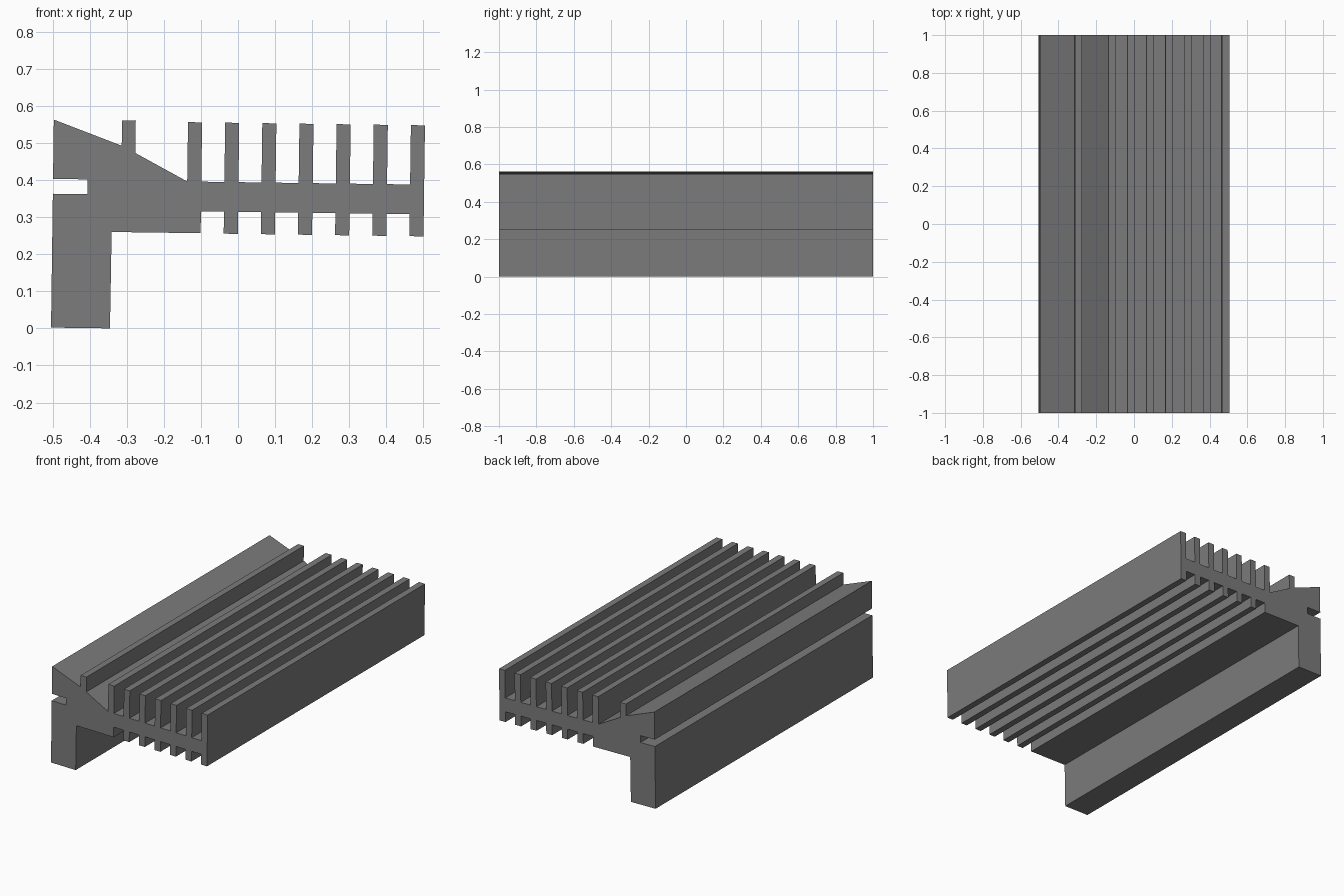
import bpy, bmesh, math
from mathutils import Matrix

if "Cube" in bpy.data.objects:
    bpy.data.objects.remove(bpy.data.objects["Cube"])

PITCH, FIN_W, FIN_COUNT = 0.1002, 0.038, 7
FIRST_X = -0.143                      # left side of the first fin
FIN_TOP, FIN_BOTTOM = 0.555, 0.2555
WEB_TOP, WEB_BOTTOM = 0.395, 0.315
fins = [(FIRST_X + i * PITCH, FIRST_X + i * PITCH + FIN_W) for i in range(FIN_COUNT)]

# Leg, side slot, sloped shoulder and narrow rib (clockwise from bottom right of leg)
profile = [(-0.346, -0.004), (-0.505, -0.004), (-0.505, 0.357), (-0.412, 0.357),
           (-0.412, 0.397), (-0.505, 0.397), (-0.505, 0.557), (-0.321, 0.489),
           (-0.321, 0.557), (-0.284, 0.557), (-0.284, 0.470)]

# Upper fins, left to right
for a, b in fins:
    profile += [(a, WEB_TOP), (a, FIN_TOP), (b, FIN_TOP), (b, WEB_TOP)]
profile.pop()                         # last fin's outer side runs straight down

# Lower fins, right to left
for a, b in reversed(fins[1:]):
    profile += [(b, WEB_BOTTOM), (b, FIN_BOTTOM), (a, FIN_BOTTOM), (a, WEB_BOTTOM)]
profile.remove((fins[-1][1], WEB_BOTTOM))

# Solid block under the first fin, back to the leg
profile += [(fins[0][1], WEB_BOTTOM), (fins[0][1], 0.256), (-0.345, 0.256)]

# Extrude the section along y, then give it the slight tilt
bm = bmesh.new()
face = bm.faces.new([bm.verts.new((x, -1, z)) for x, z in profile])
ext = bmesh.ops.extrude_face_region(bm, geom=[face])
bmesh.ops.translate(bm, vec=(0, 2, 0),
                    verts=[v for v in ext["geom"] if isinstance(v, bmesh.types.BMVert)])
bmesh.ops.transform(bm, matrix=Matrix.Rotation(math.atan(0.0135), 4, 'Y'), verts=bm.verts)
bmesh.ops.recalc_face_normals(bm, faces=bm.faces)
xs = [v.co.x for v in bm.verts]
bmesh.ops.translate(bm, verts=bm.verts, vec=(-(min(xs) + max(xs)) / 2, 0,
                                            -min(v.co.z for v in bm.verts)))

mesh = bpy.data.meshes.new("finned_extrusion")
bm.to_mesh(mesh)
bm.free()
grey = bpy.data.materials.new("mid grey")
grey.diffuse_color = (0.2, 0.2, 0.2, 1)
grey.use_nodes = True
grey.node_tree.nodes["Principled BSDF"].inputs["Base Color"].default_value = grey.diffuse_color
mesh.materials.append(grey)
bpy.context.collection.objects.link(bpy.data.objects.new("finned_extrusion", mesh))
